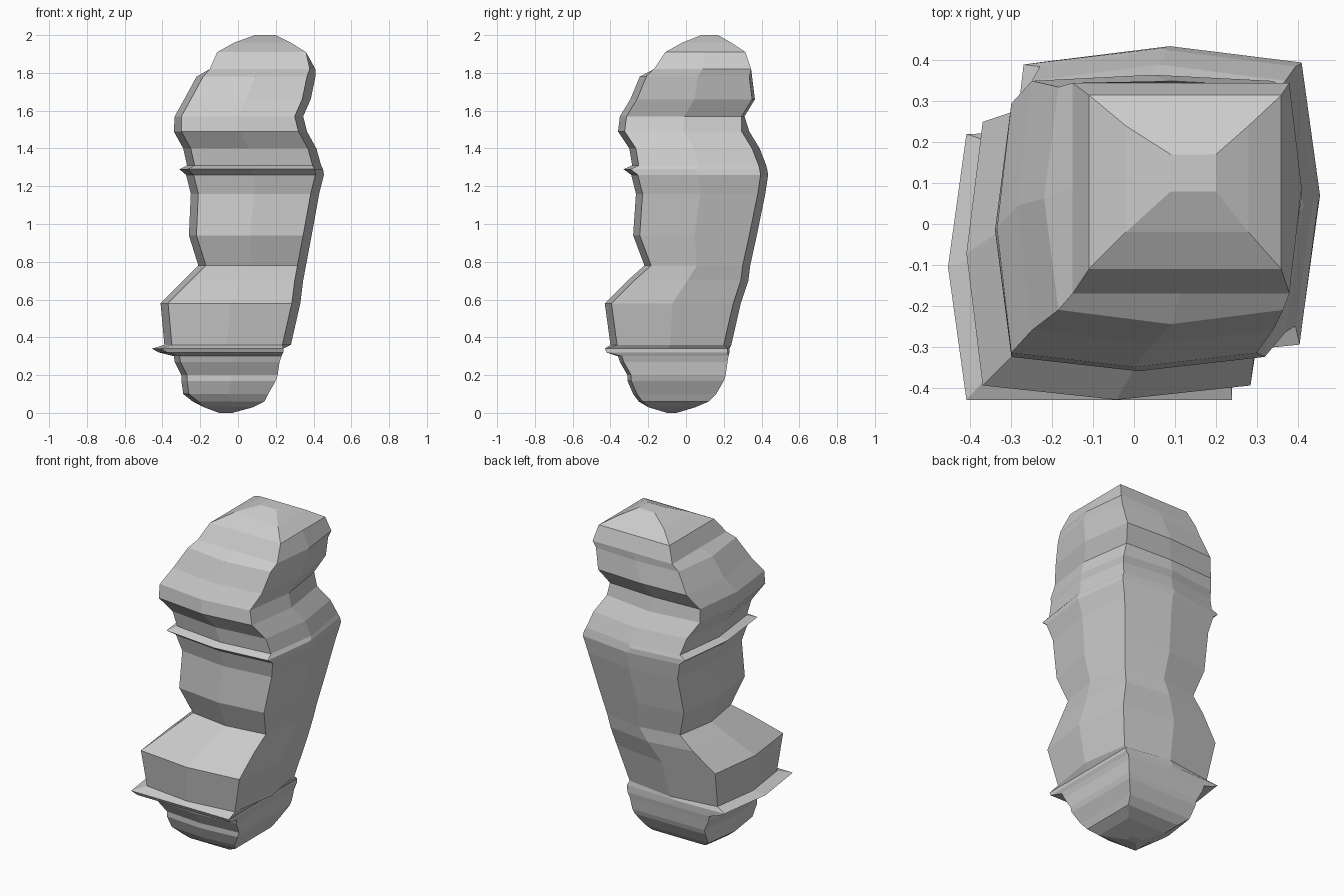
import bpy, bmesh

# Body levels: z, left x, right x, front y, back y (measured at the mid ridge of each side)
levels = [
    (0.00, -0.10, -0.03, -0.10, -0.05),
    (0.03, -0.18, 0.08, -0.20, 0.05),
    (0.06, -0.24, 0.14, -0.25, 0.12),
    (0.10, -0.29, 0.16, -0.28, 0.16),
    (0.17, -0.30, 0.20, -0.31, 0.20),
    (0.20, -0.30, 0.21, -0.31, 0.21),
    (0.27, -0.335, 0.22, -0.35, 0.22),
    (0.30, -0.34, 0.23, -0.36, 0.225),
    (0.32, -0.42, 0.24, -0.42, 0.23),
    (0.34, -0.455, 0.24, -0.43, 0.23),
    (0.36, -0.39, 0.28, -0.40, 0.24),
    (0.58, -0.41, 0.33, -0.43, 0.29),
    (0.70, -0.29, 0.345, -0.31, 0.33),
    (0.78, -0.21, 0.36, -0.22, 0.34),
    (0.94, -0.26, 0.39, -0.28, 0.375),
    (1.16, -0.25, 0.43, -0.265, 0.42),
    (1.26, -0.275, 0.455, -0.29, 0.435),
    (1.29, -0.31, 0.45, -0.33, 0.43),
    (1.31, -0.27, 0.44, -0.285, 0.425),
    (1.40, -0.29, 0.415, -0.30, 0.39),
    (1.49, -0.34, 0.365, -0.36, 0.335),
    (1.57, -0.335, 0.345, -0.35, 0.31),
    (1.66, -0.285, 0.385, -0.295, 0.365),
    (1.78, -0.22, 0.41, -0.245, 0.35),
    (1.82, -0.15, 0.41, -0.17, 0.345),
    (1.91, -0.11, 0.36, -0.11, 0.315),
    (1.96, -0.02, 0.28, -0.02, 0.24),
    (2.00, 0.09, 0.20, 0.08, 0.17),
]


def insets(z):
    """How far the corners sit inside the left, right, front and back ridges."""
    if z < 0.31:
        return (0.03, 0, 0.02, 0) if z > 0.05 else (0, 0, 0, 0)
    if z < 0.35:
        return 0.045, 0, 0, 0.01
    if z < 1.5:
        return 0.04, 0.045, 0.035, 0.04
    if z < 1.79:
        return 0.035, 0.045, 0.035, 0.015
    return (0, 0.03, 0, 0) if z < 1.9 else (0, 0, 0, 0)


def section(z, xl, xr, yf, yb):
    """Eight-point section: four corners and four slightly bulged sides."""
    il, ir, f, b = insets(z)
    l, r, n, k = xl + il, xr - ir, yf + f, yb - b
    mx, my = (l + r) / 2, (n + k) / 2
    return [(l, n), (mx, yf), (r, n), (xr, my), (r, k), (mx, yb), (l, k), (xl, my)]


# Loft the stacked sections into one closed body
bm = bmesh.new()
rings = [[bm.verts.new((x, y, lv[0])) for x, y in section(*lv)] for lv in levels]
for low, high in zip(rings, rings[1:]):
    for i in range(8):
        j = (i + 1) % 8
        bm.faces.new((low[i], low[j], high[j], high[i]))
bm.faces.new(rings[0][::-1])
bm.faces.new(rings[-1])
bmesh.ops.recalc_face_normals(bm, faces=bm.faces)

mesh = bpy.data.meshes.new("carved_body")
bm.to_mesh(mesh)
bm.free()
body = bpy.data.objects.new("carved_body", mesh)
bpy.context.collection.objects.link(body)
